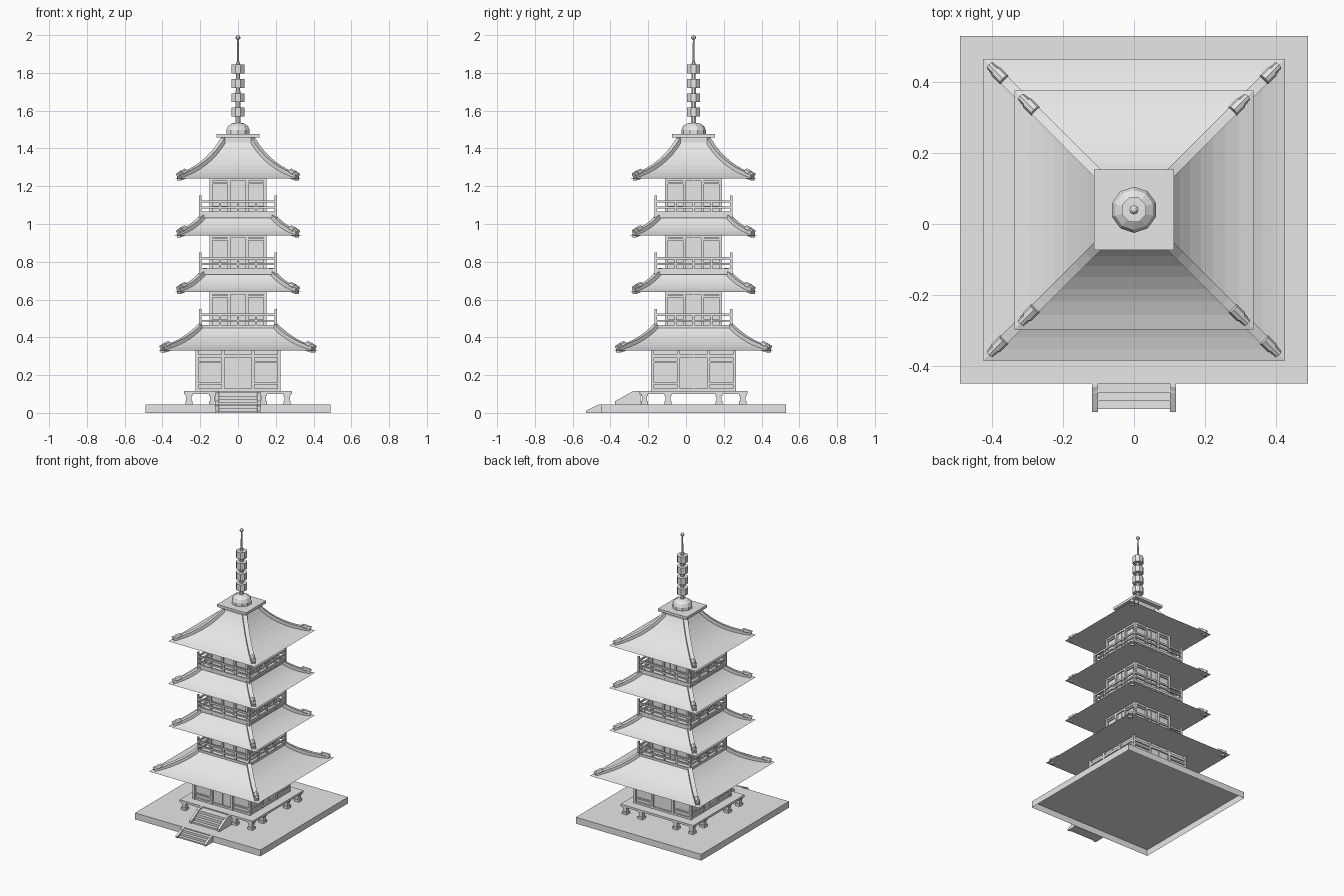
import bpy, bmesh, math
from mathutils import Matrix, Vector

CY = 0.04  # the tower stands slightly behind the middle because of the steps

cube = bpy.data.objects.get("Cube")
if cube:
    bpy.data.objects.remove(cube, do_unlink=True)

grey = bpy.data.materials.new("plain_grey")
grey.use_nodes = True
grey.diffuse_color = (0.8, 0.8, 0.8, 1)
grey.node_tree.nodes["Principled BSDF"].inputs["Base Color"].default_value = (0.8, 0.8, 0.8, 1)


def finish(name, bm, fix=True):
    if fix:
        bmesh.ops.recalc_face_normals(bm, faces=bm.faces)
    mesh = bpy.data.meshes.new(name)
    bm.to_mesh(mesh)
    bm.free()
    mesh.materials.append(grey)
    obj = bpy.data.objects.new(name, mesh)
    obj.location.y = CY
    bpy.context.collection.objects.link(obj)
    return obj


def box(bm, x, y, z, turn=0, taper=1):
    """Box between the given (low, high) pairs, turned by quarter turns."""
    low = [(x[i], y[j], z[0]) for i, j in ((0, 0), (1, 0), (1, 1), (0, 1))]
    cx, cy = sum(x) / 2, sum(y) / 2
    high = [(cx + (a - cx) * taper, cy + (b - cy) * taper, z[1]) for a, b, _ in low]
    rot = Matrix.Rotation(turn * math.pi / 2, 3, 'Z')
    v = [bm.verts.new(rot @ Vector(p)) for p in low + high]
    bm.faces.new(v[3::-1])
    bm.faces.new(v[4:])
    for i in range(4):
        j = (i + 1) % 4
        bm.faces.new((v[i], v[j], v[j + 4], v[i + 4]))


def loft(bm, rings):
    """Skin matching rings of points and close both ends."""
    rows = [[bm.verts.new(p) for p in r] for r in rings]
    n = len(rows[0])
    for a, b in zip(rows, rows[1:]):
        for i in range(n):
            j = (i + 1) % n
            bm.faces.new((a[i], a[j], b[j], b[i]))
    bm.faces.new(rows[0][::-1])
    bm.faces.new(rows[-1])


def square(s, z):
    return [(-s, -s, z), (s, -s, z), (s, s, z), (-s, s, z)]


def lathe(bm, profile, sides):
    loft(bm, [[(r * math.cos(2 * math.pi * (i + .5) / sides),
                r * math.sin(2 * math.pi * (i + .5) / sides), z)
               for i in range(sides)] for r, z in profile])


def curved(profile, steps=8):
    """Quadratic sweep through start, control and end."""
    a, c, b = [Vector(p) for p in profile]
    return [a * (1 - t) ** 2 + c * 2 * t * (1 - t) + b * t * t
            for t in (i / steps for i in range(steps + 1))]


def roof(name, profile):
    pts = curved(profile)
    bm = bmesh.new()
    loft(bm, [square(s, z) for s, z in pts])
    finish(name, bm)
    # hip ridges with drum-shaped end caps
    bm = bmesh.new()
    eave = pts[0][0]
    hip = [p for p in pts if p[0] < eave - 0.025]
    hip.insert(0, pts[0].lerp(pts[1], min(1, 0.025 / (eave - pts[1][0]))))
    for k in range(4):
        ang = math.pi / 4 + k * math.pi / 2
        out = Vector((math.cos(ang), math.sin(ang), 0))
        side = Vector((-out.y, out.x, 0)) * 0.014
        rings = []
        for s, z in hip:
            c = out * s * math.sqrt(2) + Vector((0, 0, z))
            up = Vector((0, 0, 0.017))
            rings.append([c - side - up, c + side - up, c + side + up, c - side + up])
        loft(bm, rings)
        for inset, r in ((0.047, 0.017), (0.03, 0.012)):
            s = eave - inset
            z = next(a[1] + (b[1] - a[1]) * (a[0] - s) / (a[0] - b[0])
                     for a, b in zip(pts, pts[1:]) if b[0] <= s)
            m = (Matrix.Translation(out * s * math.sqrt(2) + Vector((0, 0, z + 0.016)))
                 @ Matrix.Rotation(ang, 4, 'Z') @ Matrix.Rotation(math.radians(110), 4, 'Y'))
            bmesh.ops.create_cone(bm, cap_ends=True, segments=8, radius1=r, radius2=r,
                                  depth=0.035, matrix=m)
    finish(name + "_ridges", bm)


def walls(name, half, z0, z1, inner, beams, side_rails):
    """Recessed core with posts and beams in three bays on each side."""
    bm = bmesh.new()
    core = half - 0.012
    box(bm, (-core, core), (-core, core), (z0, z1))
    for k in range(4):
        face = (-half, -core + 0.004)
        for x in (-half + 0.008, -inner, inner):
            box(bm, (x - 0.008, x + 0.008), face, (z0, z1), k)
        for z in beams:
            box(bm, (-half, half), (-half + 0.002, -core), (z - 0.008, z + 0.008), k)
        # framed panels in the outer bays and a framed middle bay
        for z in side_rails:
            for sx in (-1, 1):
                x = sorted((sx * inner, sx * half))
                box(bm, x, (-half + 0.003, -core), (z - 0.005, z + 0.005), k)
        box(bm, (-0.003, 0.003), (-core - 0.004, -core), (z0, z1), k)
    finish(name, bm)


def railing(name, z):
    bm = bmesh.new()
    h = 0.2
    for k in range(4):
        box(bm, (-h - 0.006, -h + 0.006), (-h - 0.006, -h + 0.006), (z - 0.03, z + 0.105), k)
        for x in (-0.095, 0, 0.095):
            box(bm, (x - 0.005, x + 0.005), (-h - 0.005, -h + 0.005), (z, z + 0.078), k)
        for c, t in ((0.012, 0.008), (0.043, 0.005), (0.074, 0.006)):
            box(bm, (-h, h), (-h - 0.005, -h + 0.005), (z + c - t, z + c + t), k)
    # balcony floor
    box(bm, (-h, h), (-h, h), (z - 0.012, z + 0.005))
    finish(name, bm)


def steps(name, y0, y1, top, z0, z1, count, half):
    """Treads between two sloping side cheeks, rising from y0 to y1."""
    bm = bmesh.new()
    for i in range(count):
        box(bm, (-half, half), (y0 + 0.008 + (top - y0) * i / count, y1),
            (z0, z0 + (z1 - z0) * (i + 0.6) / count))
    for sx in (-1, 1):
        outline = [(y0, z0), (y1, z0), (y1, z1), (top, z1), (y0, z0 + (z1 - z0) * 0.25)]
        loft(bm, [[(sx * x, y, z) for y, z in outline] for x in (half - 0.014, half + 0.003)])
    finish(name, bm)


# open-bottomed ground slab
bm = bmesh.new()
box(bm, (-0.49, 0.49), (-0.49, 0.49), (0, 0.045))
bm.faces.ensure_lookup_table()
bmesh.ops.delete(bm, geom=[f for f in bm.faces if f.normal.z < -0.5 or
                           f.calc_center_median().z < 0.001], context='FACES_ONLY')
finish("ground_slab", bm, False)

# veranda floor and its stub legs
bm = bmesh.new()
box(bm, (-0.285, 0.285), (-0.285, 0.285), (0.1, 0.115))
finish("veranda", bm)
bm = bmesh.new()
for k in range(4):
    for x in (-0.26, -0.135, 0.135):
        box(bm, (x - 0.019, x + 0.019), (-0.279, -0.241), (0.045, 0.062), k)
        box(bm, (x - 0.014, x + 0.014), (-0.274, -0.246), (0.06, 0.09), k)
        box(bm, (x - 0.019, x + 0.019), (-0.279, -0.241), (0.09, 0.101), k)
finish("veranda_legs", bm)

# front steps
steps("upper_steps", -0.415, -0.28, -0.32, 0.045, 0.115, 4, 0.115)
steps("lower_steps", -0.57, -0.49, -0.5, 0, 0.045, 3, 0.115)

# ground storey
walls("ground_storey", 0.225, 0.11, 0.332, 0.08, (0.12, 0.3), (0.155, 0.27))
roof("ground_roof", ((0.425, 0.33), (0.29, 0.358), (0.2, 0.455)))

# upper storeys with balconies
for i, label in enumerate(("second", "third", "fourth")):
    z = 0.445 + 0.3 * i
    walls(label + "_storey", 0.15, z, z + 0.197, 0.047, (z + 0.19,), (z + 0.045, z + 0.172))
    railing(label + "_railing", z)
    if i < 2:
        roof(label + "_roof", ((0.337, z + 0.195), (0.245, z + 0.215), (0.175, z + 0.305)))
roof("top_roof", ((0.337, 1.24), (0.17, 1.285), (0.08, 1.44)))

# roof cap and finial
bm = bmesh.new()
box(bm, (-0.085, 0.085), (-0.085, 0.085), (1.43, 1.46))
box(bm, (-0.113, 0.113), (-0.113, 0.113), (1.458, 1.476))
finish("roof_cap", bm)
bm = bmesh.new()
lathe(bm, [(0.065, 1.475), (0.065, 1.497), (0.056, 1.518), (0.036, 1.531), (0.018, 1.536)], 10)
finish("finial_dome", bm)
bm = bmesh.new()
lathe(bm, [(0.014, 1.53), (0.012, 1.85), (0.007, 1.86), (0.004, 1.985)], 8)
finish("finial_pole", bm)
bm = bmesh.new()
for z in (1.57, 1.645, 1.72, 1.797):
    lathe(bm, [(0.037, z), (0.037, z + 0.047)], 8)
finish("finial_rings", bm)
bm = bmesh.new()
bmesh.ops.create_uvsphere(bm, u_segments=8, v_segments=6, radius=0.013,
                          matrix=Matrix.Translation((0, 0, 1.987)))
finish("finial_ball", bm)
